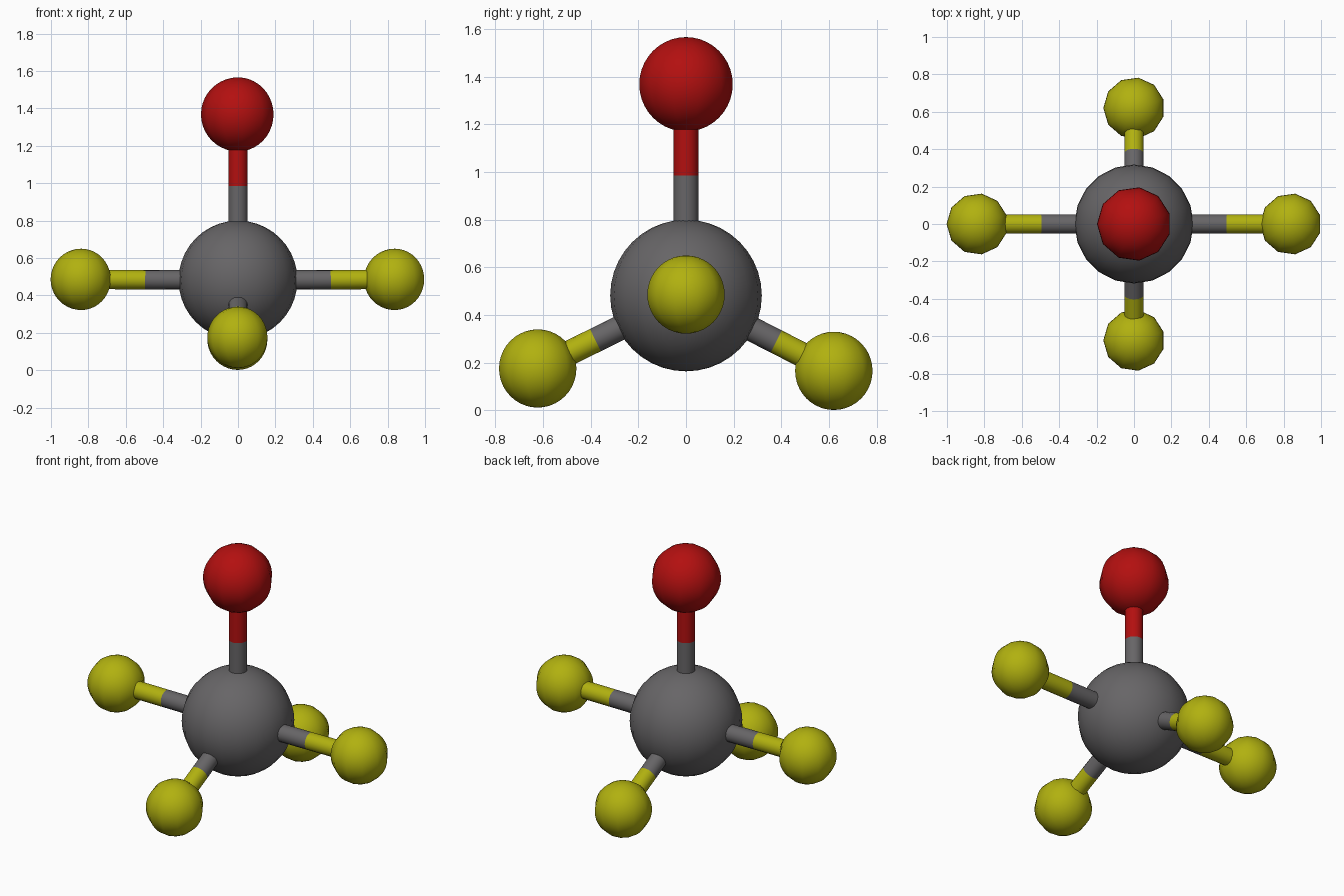
import bpy
from mathutils import Vector

if "Cube" in bpy.data.objects:
    bpy.data.objects.remove(bpy.data.objects["Cube"])


def material(name, rgb):
    m = bpy.data.materials.new(name)
    m.diffuse_color = (*rgb, 1)
    m.use_nodes = True
    m.node_tree.nodes["Principled BSDF"].inputs["Base Color"].default_value = m.diffuse_color
    return m


GREY = material("grey", (0.135, 0.13, 0.135))
RED = material("red", (0.45, 0.005, 0.005))
YELLOW = material("yellow", (0.44, 0.44, 0.005))

BOND_R = 0.052
CORE = Vector((0, 0, 0.482))
CORE_R = 0.318


def ball(name, pos, radius, mat, sides):
    bpy.ops.mesh.primitive_uv_sphere_add(
        segments=sides, ring_count=20, radius=radius, location=pos,
        rotation=(0, 0, 1.5708))
    ob = bpy.context.object
    ob.name = name
    ob.data.materials.append(mat)
    bpy.ops.object.shade_smooth()


def rod(name, a, b, mat):
    d = b - a
    bpy.ops.mesh.primitive_cylinder_add(
        vertices=16, radius=BOND_R, depth=d.length, location=(a + b) / 2,
        rotation=d.to_track_quat('Z', 'Y').to_euler())
    ob = bpy.context.object
    ob.name = name
    ob.data.materials.append(mat)
    bpy.ops.object.shade_smooth_by_angle()


def arm(name, pos, radius, mat):
    """Outer ball plus a two-coloured bond, split midway between surfaces."""
    pos = Vector(pos)
    d = (pos - CORE).normalized()
    start = CORE + d * (CORE_R - 0.02)
    end = pos - d * (radius - 0.02)
    mid = (start + end) / 2
    ball(name + "_ball", pos, radius, mat, 11)
    rod(name + "_inner_bond", start, mid, GREY)
    rod(name + "_outer_bond", mid, end, mat)


# Central ball
ball("centre_ball", CORE, CORE_R, GREY, 20)

# Top red arm
arm("top", (0, 0, 1.368), 0.198, RED)

# Yellow arms: two sideways, two sloping down
arm("left", (-0.838, 0, 0.486), 0.164, YELLOW)
arm("right", (0.838, 0, 0.486), 0.164, YELLOW)
arm("front", (0, -0.622, 0.176), 0.164, YELLOW)
arm("back", (0, 0.62, 0.166), 0.164, YELLOW)
